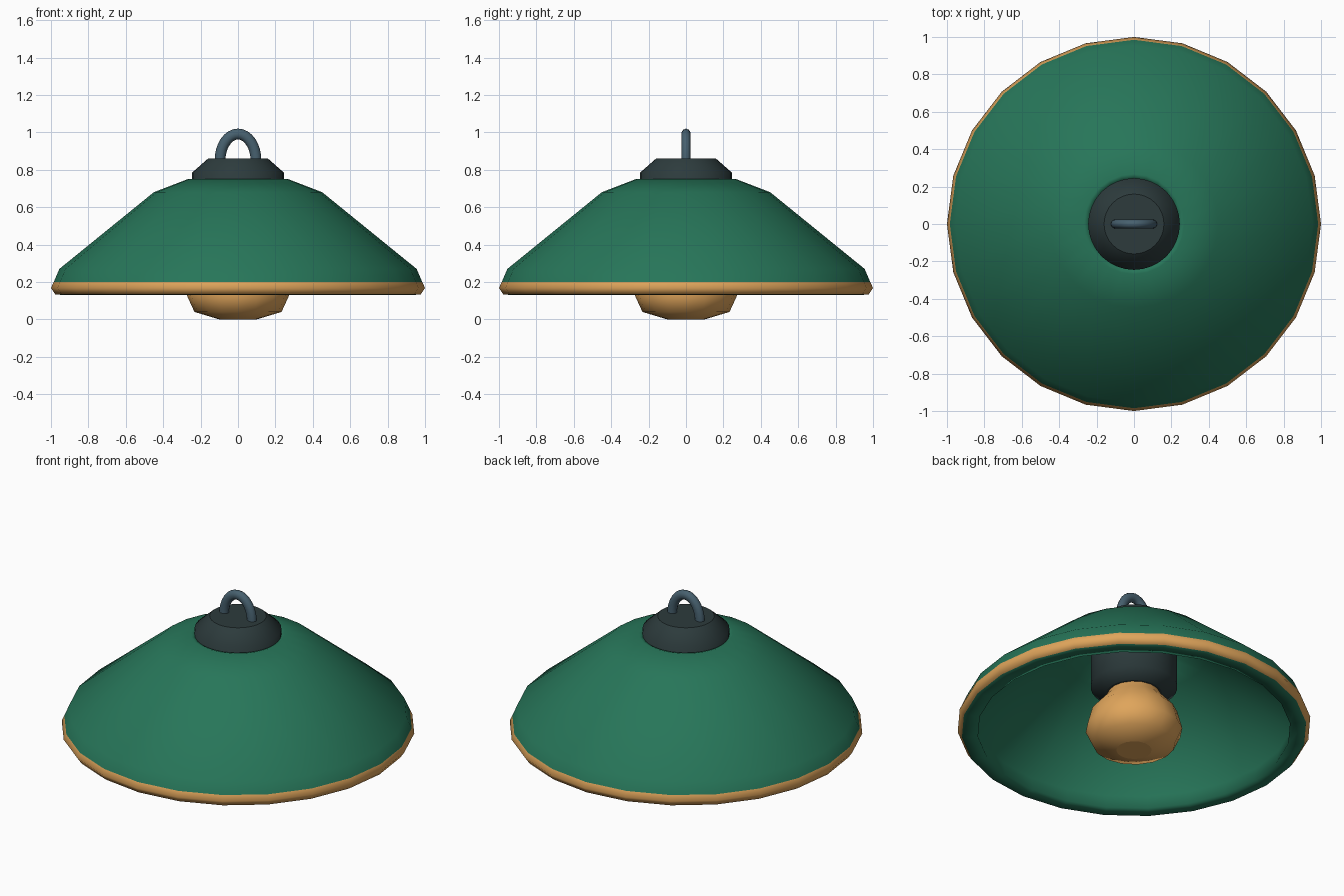
import bpy, bmesh, math

cube = bpy.data.objects.get("Cube")
if cube:
    bpy.data.objects.remove(cube, do_unlink=True)


def material(name, rgb):
    m = bpy.data.materials.new(name)
    m.use_nodes = True
    colour = (*rgb, 1.0)
    m.diffuse_color = colour
    m.node_tree.nodes["Principled BSDF"].inputs["Base Color"].default_value = colour
    return m


green = material("enamel green", (0.02, 0.18, 0.1))
gold = material("warm gold", (0.74, 0.375, 0.105))
charcoal = material("charcoal", (0.026, 0.044, 0.046))
steel = material("blue steel", (0.063, 0.118, 0.158))


def finish(bm, name, mats):
    bmesh.ops.recalc_face_normals(bm, faces=bm.faces)
    mesh = bpy.data.meshes.new(name)
    bm.to_mesh(mesh)
    bm.free()
    for m in mats:
        mesh.materials.append(m)
    ob = bpy.data.objects.new(name, mesh)
    bpy.context.collection.objects.link(ob)
    for face in mesh.polygons:
        face.use_smooth = True
    return ob


def bridge(bm, low, high):
    """Join two rings of vertices with quads."""
    for i in range(len(low)):
        j = (i + 1) % len(low)
        bm.faces.new((low[i], low[j], high[j], high[i]))


def cap(bm, ring):
    """Close a ring with a flat, sharp-edged face."""
    for edge in bm.faces.new(ring).edges:
        edge.smooth = False


def lathe(name, profile, sides, mats, closed=False):
    """Turn a (radius, height) profile round the z axis."""
    bm = bmesh.new()
    turn = [2 * math.pi * i / sides for i in range(sides)]
    rings = [[bm.verts.new((r * math.cos(a), r * math.sin(a), z)) for a in turn]
             for r, z in profile]
    for low, high in zip(rings, rings[1:]):
        bridge(bm, low, high)
    if closed:
        bridge(bm, rings[-1], rings[0])
    else:
        cap(bm, rings[0])
        cap(bm, rings[-1])
    return finish(bm, name, mats)


# Shade: shell with a wide bottom lip and a gold outer rim band
shade = lathe("shade", [(0.268, 0.75), (0.45, 0.68), (0.955, 0.27), (0.985, 0.2),
                        (1.0, 0.168), (0.976, 0.132), (0.885, 0.131),
                        (0.9, 0.215), (0.415, 0.62), (0.24, 0.69), (0.24, 0.742)],
              24, [green, gold], closed=True)
for face in shade.data.polygons:
    x, y, z = face.center
    if z < 0.2 and math.hypot(x, y) > 0.96:
        face.material_index = 1

# Socket housing passing through the shade
lathe("socket", [(0.16, 0.365), (0.245, 0.41), (0.245, 0.785), (0.16, 0.86)], 32, [charcoal])

# Bulb
lathe("bulb", [(0.1, 0), (0.233, 0.04), (0.274, 0.13), (0.245, 0.24),
               (0.17, 0.325), (0.13, 0.4)], 16, [gold])

# Hanging loop: a bent round bar, slightly flattened
bm = bmesh.new()
steps, around, bar, flat = 16, 10, 0.029, 0.025
span, rise, base = 0.096, 0.141, 0.85
rings = []
for s in range(steps + 1):
    t = math.pi * s / steps
    out = math.atan2(span * math.sin(t), rise * math.cos(t))
    ring = []
    for k in range(around):
        a = 2 * math.pi * k / around
        push = bar * math.cos(a)
        ring.append(bm.verts.new((span * math.cos(t) + push * math.cos(out),
                                  flat * math.sin(a),
                                  base + rise * math.sin(t) + push * math.sin(out))))
    rings.append(ring)
for a, b in zip(rings, rings[1:]):
    bridge(bm, a, b)
cap(bm, rings[0])
cap(bm, rings[-1])
finish(bm, "hanging_loop", [steel])
